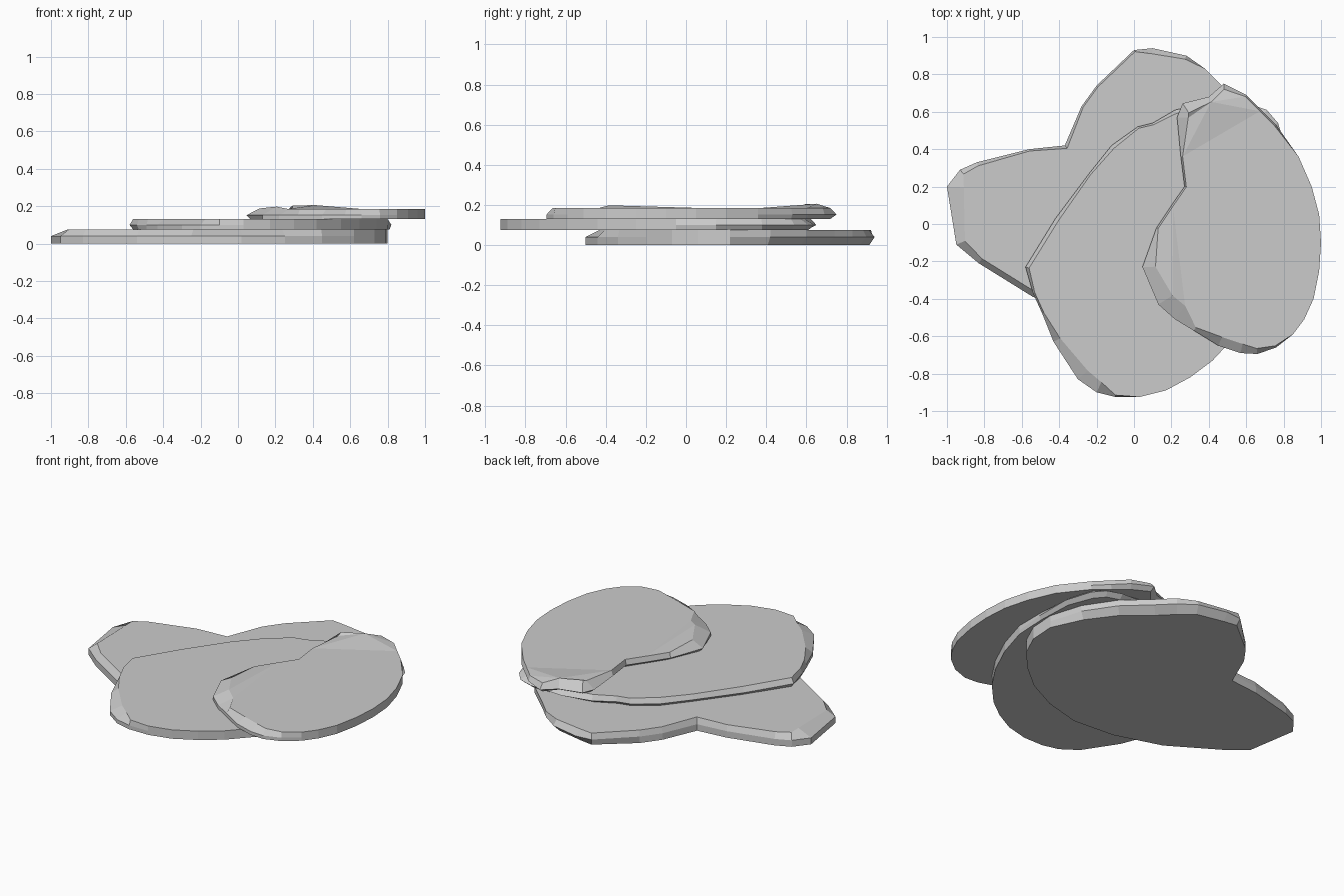
import bpy, bmesh
from mathutils import Vector


def slab(name, z0, zm, z1, outline, lift=None):
    """Flat stone: outline points are (x, y, top inset, bottom inset), clockwise."""
    lift = lift or {}
    n = len(outline)
    bm = bmesh.new()
    rings = [[], [], []]
    for i, (x, y, top, bot) in enumerate(outline):
        a, b = outline[i - 1], outline[(i + 1) % n]
        t = Vector((b[0] - a[0], b[1] - a[1])).normalized()
        inward = Vector((t.y, -t.x))
        for ring, z, d in zip(rings, (z0, zm, z1 + lift.get(i, 0)), (bot, 0, top)):
            ring.append(bm.verts.new((x + inward.x * d, y + inward.y * d, z)))
    for lo, hi in zip(rings, rings[1:]):
        for i in range(n):
            j = (i + 1) % n
            bm.faces.new((lo[i], lo[j], hi[j], hi[i]))
    bm.faces.new(rings[0])
    cap = bm.faces.new(rings[2])
    if lift:
        bmesh.ops.triangulate(bm, faces=[cap])
    bmesh.ops.recalc_face_normals(bm, faces=bm.faces)
    me = bpy.data.meshes.new(name)
    bm.to_mesh(me)
    bm.free()
    ob = bpy.data.objects.new(name, me)
    bpy.context.collection.objects.link(ob)


# Bottom stone: pointed lobe on the left, rounded back
slab("bottom_stone", 0, 0.04, 0.076, [
    (-1.0, .20, .09, 0), (-.93, .29, .03, 0), (-.84, .33, .02, 0), (-.56, .40, .01, 0),
    (-.37, .42, .02, 0), (-.28, .63, .01, 0), (-.20, .74, .01, 0), (0, .93, .01, .02),
    (.10, .94, .03, .04), (.28, .90, .02, .04), (.38, .83, 0, .05), (.47, .74, 0, .05),
    (.62, .60, 0, .04), (.74, .42, 0, .03), (.80, .22, 0, 0), (.79, .06, 0, 0),
    (.73, -.07, 0, 0), (.62, -.20, 0, 0), (.45, -.34, .01, 0), (.25, -.44, .04, 0),
    (.02, -.50, .07, 0), (-.25, -.48, .06, 0), (-.54, -.39, .03, 0),
    (-.83, -.21, .03, 0), (-.95, -.11, .05, 0)])

# Middle stone: large oval, chipped on the back left
slab("middle_stone", 0.076, 0.10, 0.131, [
    (-.58, -.23, .02, .02), (-.42, .03, .02, .03), (-.24, .27, .01, .03), (-.12, .42, .02, .03),
    (.02, .52, .01, .03), (.10, .54, .01, .03), (.22, .61, .02, .04), (.40, .65, .03, .05),
    (.62, .64, .05, .03), (.71, .61, .05, .03), (.77, .54, .04, .03), (.82, .38, .04, .02),
    (.82, .15, .02, .01), (.80, -.05, 0, 0), (.74, -.25, 0, 0), (.65, -.44, 0, 0),
    (.55, -.59, 0, 0), (.42, -.73, 0, 0), (.30, -.82, 0, 0), (.17, -.89, 0, 0),
    (.03, -.925, 0, 0), (-.10, -.925, .01, 0), (-.20, -.90, .06, 0), (-.30, -.83, .07, 0),
    (-.43, -.63, .04, 0), (-.49, -.48, .01, 0), (-.54, -.37, .01, .01)])

# Top stone: half-round right side, notched left side with raised lips
slab("top_stone", 0.131, 0.152, 0.184, [
    (.045, -.23, .07, .02), (.12, -.02, .01, .03), (.20, .10, .01, .03), (.27, .20, .01, .03),
    (.25, .36, .01, .03), (.23, .57, .06, .03), (.26, .645, .06, .04), (.40, .68, .03, .04),
    (.48, .75, .03, .03), (.60, .69, .01, .03), (.68, .61, .01, .02), (.76, .53, .01, .01),
    (.88, .36, 0, 0), (.95, .20, 0, 0), (.99, .05, 0, 0), (1.0, -.10, 0, 0),
    (.99, -.25, 0, 0), (.96, -.40, 0, 0), (.91, -.51, 0, 0), (.85, -.59, 0, 0),
    (.76, -.66, .01, 0), (.66, -.695, .03, 0), (.57, -.69, .05, 0), (.45, -.65, .05, 0),
    (.32, -.57, .02, 0), (.22, -.51, .09, 0), (.13, -.43, .09, 0)],
    lift={0: .004, 5: .006, 6: .02, 7: .022, 26: .014})
